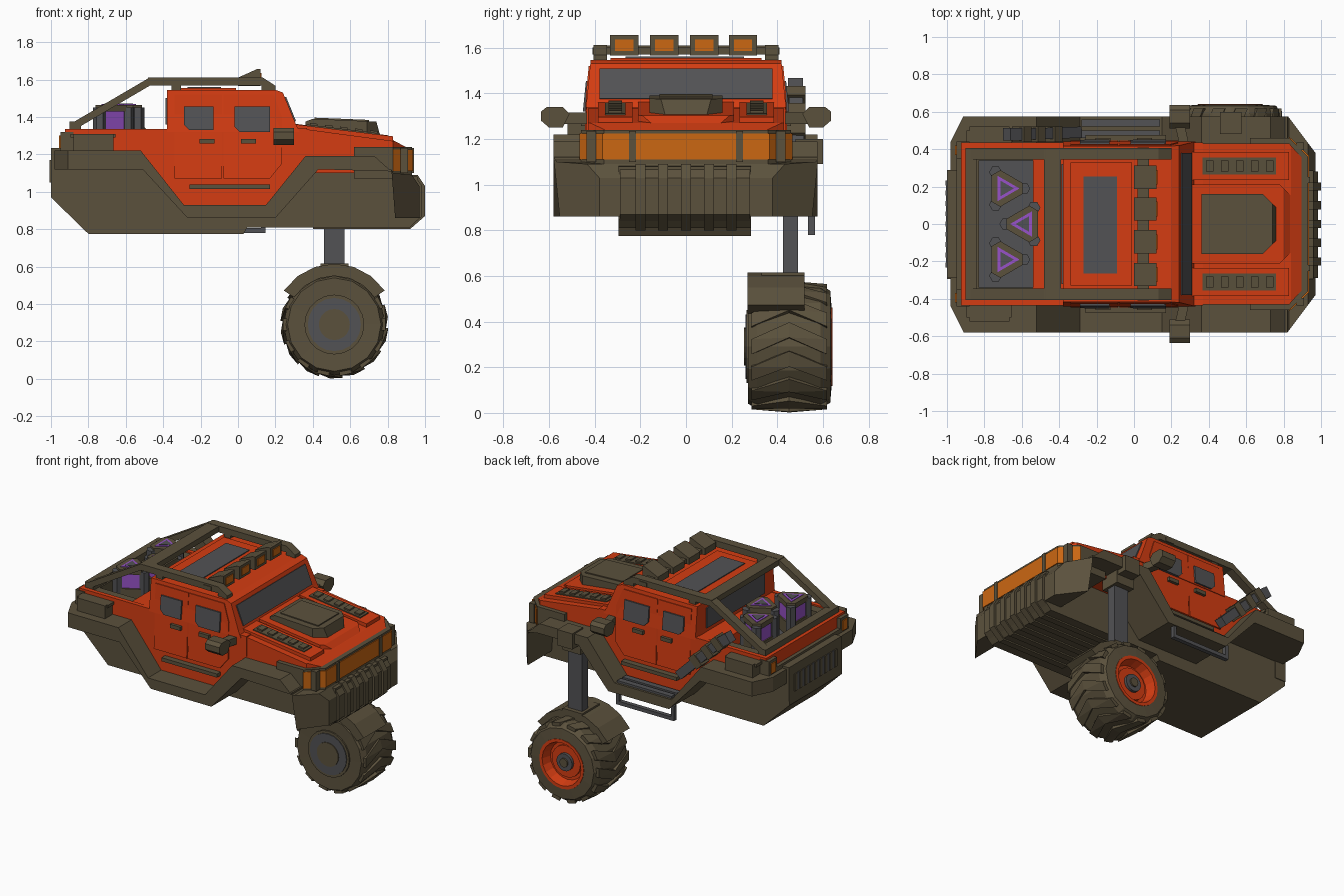
import bpy, bmesh, math
from mathutils import Vector

def material(name, rgb):
    m = bpy.data.materials.new(name)
    m.diffuse_color = (*rgb, 1)
    return m

OLIVE = material("olive", (0.105, 0.083, 0.046))
RED = material("orange red", (0.66, 0.046, 0.006))
GRAY = material("dark gray", (0.085, 0.085, 0.09))
AMBER = material("amber", (0.60, 0.135, 0.006))
PURPLE = material("purple", (0.31, 0.085, 0.58))

def finish(name, bm, mat):
    bmesh.ops.recalc_face_normals(bm, faces=bm.faces[:])
    me = bpy.data.meshes.new(name)
    bm.to_mesh(me)
    bm.free()
    me.materials.append(mat)
    ob = bpy.data.objects.new(name, me)
    bpy.context.collection.objects.link(ob)
    return ob

def prism(name, pts, axis, lo, hi, mat, taper=None, clips=()):
    """Extrude an outline along an axis; taper=(z0, k) leans the sides inward, clips are vertical cut planes."""
    place = {'x': lambda u, v, w: (w, u, v), 'y': lambda u, v, w: (u, w, v), 'z': lambda u, v, w: (u, v, w)}[axis]
    bm = bmesh.new()
    rings = [[bm.verts.new(place(u, v, w)) for u, v in pts] for w in (lo, hi)]
    n = len(pts)
    bm.faces.new(rings[0])
    bm.faces.new(rings[1])
    for i in range(n):
        j = (i + 1) % n
        bm.faces.new((rings[0][i], rings[0][j], rings[1][j], rings[1][i]))
    if taper:
        for v in bm.verts:
            v.co.y -= math.copysign(max(v.co.z - taper[0], 0) * taper[1], v.co.y)
    for co, no in clips:
        r = bmesh.ops.bisect_plane(bm, geom=bm.verts[:] + bm.edges[:] + bm.faces[:], plane_co=co, plane_no=no, clear_outer=True)
        bmesh.ops.edgenet_fill(bm, edges=[e for e in r['geom_cut'] if isinstance(e, bmesh.types.BMEdge)])
    return finish(name, bm, mat)

def box(name, x0, x1, y0, y1, z0, z1, mat):
    return prism(name, [(x0, y0), (x1, y0), (x1, y1), (x0, y1)], 'z', z0, z1, mat)

def beam(name, p, q, w, h, mat):
    p, q = Vector(p), Vector(q)
    d = (q - p).normalized()
    side = d.cross(Vector((0, 0, 1))).normalized() * w / 2
    up = side.cross(d).normalized() * h / 2
    bm = bmesh.new()
    vs = [bm.verts.new(c + side * a + up * b) for c in (p, q) for a in (-1, 1) for b in (-1, 1)]
    bmesh.ops.convex_hull(bm, input=vs)
    return finish(name, bm, mat)

def circle(cx, cz, r, n=14, start=0.0):
    return [(cx + r * math.cos(start + math.tau * i / n), cz + r * math.sin(start + math.tau * i / n)) for i in range(n)]

# lower body: fender band with arches, corners cut off
corner = []
for s in (1, -1):
    corner += [((0.82, s * 0.58, 1), (0.20, s * 0.15, 0)), ((-0.91, s * 0.58, 1), (-0.14, s * 0.07, 0))]
band = [(-0.98, 1.22), (-0.52, 1.22), (-0.29, 0.93), (0.15, 0.93), (0.36, 1.19), (0.73, 1.19), (0.83, 1.10),
        (0.93, 1.09), (0.97, 1.03), (0.97, 0.86), (0.84, 0.86), (0.82, 1.12), (0.43, 1.12), (0.20, 0.86),
        (-0.27, 0.86), (-0.51, 1.12), (-0.98, 1.12)]
prism("fender_band", band, 'y', -0.58, 0.575, OLIVE, clips=corner)
# central hull
hull = [(-1, 1.2), (-1, 0.97), (-0.8, 0.775), (0.03, 0.775), (0.05, 0.81), (0.92, 0.81), (0.96, 0.85), (0.96, 1.08), (0.6, 1.1), (0.3, 1.1), (-0.5, 1.2)]
prism("hull", hull, 'y', -0.295, 0.285, OLIVE)
# front grille with ribs
prism("grille", [(0.9, 1.08), (0.95, 1.08), (0.985, 1.03), (0.985, 0.87), (0.915, 0.81), (0.9, 0.81)], 'y', -0.29, 0.28, OLIVE)
for i in range(5):
    y = -0.2 + i * 0.1
    prism("grille_rib", [(0.9, 1.09), (0.96, 1.09), (1.0, 1.03), (1.0, 0.87), (0.92, 0.80), (0.4, 0.80), (0.4, 0.85)],
          'y', y - 0.022, y + 0.022, OLIVE)

# nose with wrapped lamp strip
def nose(name, x0, g, z0, z1, mat):
    half = [(x0, 0.46 + g), (0.83, 0.46 + g), (0.93 + g, 0.36 + g)]
    prism(name, half + [(x, -y) for x, y in reversed(half)], 'z', z0, z1, mat)
nose("nose", 0.62, 0, 1.07, 1.24, OLIVE)
nose("lamp_strip", 0.828, 0.006, 1.11, 1.225, AMBER)
for s in (1, -1):
    box("lamp_divider", 0.9, 0.942, s * 0.235 - 0.015, s * 0.235 + 0.015, 1.1, 1.235, OLIVE)
    box("lamp_divider_outer", 0.87, 0.91, s * 0.415 - 0.02, s * 0.415 + 0.02, 1.1, 1.235, OLIVE)

# cab
prism("cab_lower", [(-0.54, 1.2), (-0.29, 0.91), (0.15, 0.91), (0.37, 1.2), (0.37, 1.34), (-0.54, 1.33)], 'y', -0.435, 0.435, RED)
prism("cab_upper", [(-0.38, 1.32), (-0.38, 1.545), (0.2, 1.545), (0.24, 1.53), (0.31, 1.36), (0.33, 1.32)], 'y', -0.44, 0.44, RED, taper=(1.32, 0.1))
prism("windshield", [(0.302, 1.375), (0.249, 1.505), (0.257, 1.508), (0.310, 1.378)], 'y', -0.38, 0.38, GRAY)
box("roof_frame", -0.34, -0.01, -0.33, 0.33, 1.54, 1.555, RED)
box("roof_window", -0.27, -0.09, -0.265, 0.255, 1.55, 1.561, GRAY)
box("rear_window", -0.388, -0.37, -0.32, 0.32, 1.36, 1.5, GRAY)

# door panels, windows, handles, rails
doors = [[(-0.34, 1.52), (-0.085, 1.52), (-0.085, 1.07), (-0.34, 1.07)],
         [(-0.078, 1.52), (0.19, 1.52), (0.235, 1.4), (0.235, 1.15), (0.17, 1.07), (-0.078, 1.07)]]
for s in (1, -1):
    for d in doors:
        prism("door_panel", d, 'y', s * 0.42, s * 0.446, RED, taper=(1.32, 0.1))
    for x0, x1, z0 in ((-0.29, -0.13, 1.33), (-0.02, 0.17, 1.32)):
        prism("side_window", [(x0, z0 + 0.03), (x0 + 0.03, z0), (x1, z0), (x1, 1.455), (x0, 1.455)], 'y', s * 0.42, s * 0.452, GRAY, taper=(1.32, 0.1))
    for x in (-0.165, 0.055):
        box("door_handle", x - 0.04, x + 0.04, s * 0.44, s * 0.46, 1.257, 1.283, OLIVE)
    box("door_rail", -0.26, 0.17, s * 0.43, s * 0.475, 1.015, 1.04, OLIVE)
    # mirrors
    beam("mirror_arm", (0.27, s * 0.42, 1.29), (0.24, s * 0.55, 1.29), 0.05, 0.05, OLIVE)
    head = [(0.54, 1.25), (0.6, 1.25), (0.635, 1.28), (0.635, 1.32), (0.61, 1.34), (0.54, 1.34), (0.51, 1.31)]
    prism("mirror_head", [(s * y, z) for y, z in head], 'x', 0.19, 0.30, OLIVE)
    # rear side boxes
    box("side_box", -0.88, -0.665, s * 0.42, s * 0.52, 1.20, 1.31, OLIVE)
    box("side_box_lid", -0.895, -0.655, s * 0.42, s * 0.50, 1.29, 1.31, OLIVE)
    # bed walls and inner rim
    box("bed_wall", -0.9, -0.38, s * 0.405, s * 0.435, 1.15, 1.335, RED)
    box("bed_rim", -0.9, -0.38, s * 0.34, s * 0.406, 1.2, 1.325, OLIVE)
    # roll cage side bars
    path = [(-0.88, 1.35), (-0.47, 1.59), (0.13, 1.59), (0.2, 1.545)]
    outline = [(x, z + 0.022) for x, z in path] + [(x, z - 0.022) for x, z in reversed(path)]
    prism("cage_side", outline, 'y', s * 0.345, s * 0.405, OLIVE)
    for x in (-0.33, 0.15):
        box("cage_foot", x - 0.025, x + 0.025, s * 0.35, s * 0.4, 1.53, 1.58, OLIVE)
    # tail lamps
    box("tail_lamp_frame", -0.95, -0.88, s * 0.35, s * 0.44, 1.2, 1.32, OLIVE)
    box("tail_lamp", -0.957, -0.94, s * 0.37, s * 0.42, 1.23, 1.3, AMBER)

# bed, tailgate and rear vent
box("bed_floor", -0.9, -0.38, -0.4, 0.4, 1.15, 1.24, GRAY)
box("bed_rear_rim", -0.89, -0.83, -0.4, 0.4, 1.2, 1.325, OLIVE)
box("bed_front_rim", -0.47, -0.38, -0.4, 0.4, 1.2, 1.325, OLIVE)
box("tailgate", -0.925, -0.885, -0.435, 0.435, 1.18, 1.335, RED)
box("rear_step", -1.0, -0.92, -0.29, 0.29, 1.0, 1.235, OLIVE)
box("rear_ledge", -0.95, -0.91, -0.43, 0.43, 1.2, 1.25, OLIVE)
box("rear_vent", -1.004, -0.98, -0.23, 0.23, 1.05, 1.17, GRAY)
for i in range(9):
    y = -0.22 + i * 0.055
    box("rear_vent_bar", -1.008, -0.98, y - 0.013, y + 0.013, 1.05, 1.17, OLIVE)

# roll cage cross bars and roof lamps
box("cage_cross", -0.48, -0.39, -0.4, 0.4, 1.572, 1.61, OLIVE)
box("cage_rear_cross", -0.9, -0.84, -0.405, 0.405, 1.325, 1.375, OLIVE)
box("roof_lamp_bar", 0.02, 0.08, -0.41, 0.41, 1.57, 1.60, OLIVE)
for y in (-0.27, -0.095, 0.08, 0.25):
    prism("roof_lamp", [(0.0, 1.565), (0.12, 1.565), (0.12, 1.655), (0.1, 1.655), (0.0, 1.61)], 'y', y - 0.062, y + 0.062, OLIVE)
    box("roof_lamp_glass", 0.11, 0.126, y - 0.04, y + 0.04, 1.585, 1.635, AMBER)

# hood with raised centre, scoop and vents
hood_z = lambda x, up=0.0: 1.355 - 0.1226 * (x - 0.31) + up
hclip = [((0.83, s * 0.43, 1.2), (0.09, s * 0.08, 0)) for s in (1, -1)]
prism("hood", [(0.28, 1.1), (0.28, 1.345), (0.84, 1.27), (0.905, 1.235), (0.905, 1.1)], 'y', -0.43, 0.43, RED, clips=hclip)
def hood_plate(name, x0, x1, y0, y1, u0, u1, mat):
    prism(name, [(x0, hood_z(x0, u0)), (x1, hood_z(x1, u0)), (x1, hood_z(x1, u1)), (x0, hood_z(x0, u1))], 'y', y0, y1, mat)
prism("hood_bulge", [(0.29, 1.3), (0.29, 1.365), (0.8, 1.302), (0.86, 1.25)], 'y', -0.21, 0.21, RED,
      clips=[((0.78, s * 0.21, 1.2), (0.09, s * 0.09, 0)) for s in (1, -1)])
prism("hood_scoop", [(0.36, 1.33), (0.36, 1.375), (0.4, 1.39), (0.74, 1.375), (0.76, 1.3)], 'y', -0.16, 0.16, OLIVE,
      clips=[((0.69, s * 0.16, 1.2), (0.09, s * 0.09, 0)) for s in (1, -1)])
prism("scoop_lid", [(0.41, 1.38), (0.41, 1.396), (0.7, 1.384), (0.7, 1.37)], 'y', -0.115, 0.115, OLIVE)
for s in (1, -1):
    hood_plate("hood_fender_top", 0.31, 0.83, s * 0.235, s * 0.385, -0.05, 0.005, RED)
    hood_plate("hood_vent", 0.365, 0.76, s * 0.265, s * 0.355, -0.02, 0.012, OLIVE)
    for i in range(5):
        x = 0.405 + i * 0.08
        hood_plate("hood_vent_slot", x - 0.02, x + 0.02, s * 0.28, s * 0.34, 0, 0.022, OLIVE)

# three cargo crates in the bed
for cx, cy, a in ((-0.69, 0.19, 0), (-0.69, -0.19, 0), (-0.585, 0.0, math.pi)):
    def tri(r, cut=0.22):
        c = circle(cx, cy, r, 3, a)
        out = []
        for i in range(3):
            p = Vector(c[i])
            out += [tuple(p.lerp(Vector(c[j % 3]), cut)) for j in (i - 1, i + 1)]
        return out
    prism("crate_core", tri(0.125), 'z', 1.23, 1.45, PURPLE)
    prism("crate_base", tri(0.145), 'z', 1.23, 1.33, OLIVE)
    prism("crate_cap", tri(0.145), 'z', 1.43, 1.465, OLIVE)
    prism("crate_mark", circle(cx, cy, 0.078, 3, a), 'z', 1.46, 1.469, PURPLE)
    prism("crate_mark_centre", circle(cx, cy, 0.048, 3, a), 'z', 1.46, 1.472, GRAY)
    for px, py in circle(cx, cy, 0.1, 3, a):
        prism("crate_post", circle(px, py, 0.035, 6), 'z', 1.23, 1.45, GRAY)

# exhaust and hanging step on the far side
beam("exhaust_pipe", (-0.30, 0.49, 1.08), (-0.6, 0.48, 1.38), 0.06, 0.06, GRAY)
for t in (0.45, 0.75, 1.0):
    x, z = -0.30 - 0.3 * t, 1.08 + 0.3 * t
    beam("exhaust_collar", (x + 0.02, 0.48, z - 0.02), (x - 0.02, 0.48, z + 0.02), 0.085, 0.09, OLIVE)
beam("exhaust_tip", (-0.6, 0.48, 1.38), (-0.68, 0.48, 1.44), 0.065, 0.07, GRAY)
box("step_bar", -0.3, 0.145, 0.535, 0.565, 0.78, 0.805, GRAY)
for x in (-0.29, 0.135):
    box("step_post", x - 0.012, x + 0.012, 0.535, 0.565, 0.78, 0.88, GRAY)
for y in (0.48, 0.54):
    box("sill_plate", -0.28, 0.14, y - 0.02, y + 0.02, 0.92, 0.945, GRAY)

# suspension strut and its cap
CX, CZ = 0.515, 0.29
box("strut", 0.46, 0.57, 0.425, 0.49, 0.58, 1.15, GRAY)
box("strut_collar", 0.445, 0.585, 0.39, 0.53, 1.03, 1.13, OLIVE)
box("strut_cap", 0.46, 0.575, 0.48, 0.6, 1.09, 1.2, OLIVE)

# wheel cover
arc = [math.radians(34 + i * 112 / 6) for i in range(7)]
cover = [(CX + 0.325 * math.cos(t), CZ + 0.325 * math.sin(t)) for t in arc]
cover += [(CX + 0.26 * math.cos(t), CZ + 0.26 * math.sin(t)) for t in reversed(arc)]
prism("wheel_cover", cover, 'y', 0.27, 0.52, OLIVE)
box("wheel_cover_mount", 0.44, 0.59, 0.33, 0.52, 0.56, 0.615, OLIVE)

# tyre: turned profile
bm = bmesh.new()
prof = [(0.12, 0.30), (0.15, 0.275), (0.25, 0.272), (0.272, 0.31), (0.272, 0.59), (0.245, 0.632), (0.17, 0.638), (0.16, 0.56), (0.12, 0.56)]
rings = [[bm.verts.new((x, y, z)) for x, z in circle(CX, CZ, r, 16)] for r, y in prof]
for k in range(len(prof)):
    A, B = rings[k], rings[(k + 1) % len(prof)]
    for i in range(16):
        bm.faces.new((A[i], A[(i + 1) % 16], B[(i + 1) % 16], B[i]))
finish("tyre", bm, OLIVE)
# chevron tread
bm = bmesh.new()
for i in range(14):
    a = math.tau * i / 14
    for s in (1, -1):
        vs = []
        for y, off, top in ((0.452, 0.26, 0.289), (0.452 + s * 0.165, 0.0, 0.276)):
            for t in (a + off - 0.12, a + off + 0.12):
                for r in (0.24, top):
                    vs.append(bm.verts.new((CX + r * math.cos(t), y, CZ + r * math.sin(t))))
        bmesh.ops.convex_hull(bm, input=vs)
finish("tyre_tread", bm, OLIVE)
# wheel discs on both sides
for name, r, y0, y1, m in (("rim", 0.155, 0.3, 0.575, RED), ("hub_ring", 0.11, 0.57, 0.59, RED), ("hub", 0.06, 0.57, 0.61, GRAY),
                           ("hub_centre", 0.03, 0.6, 0.62, OLIVE), ("inner_disc", 0.16, 0.265, 0.3, OLIVE),
                           ("inner_ring", 0.142, 0.26, 0.28, GRAY), ("inner_hub", 0.083, 0.254, 0.28, OLIVE)):
    prism(name, circle(CX, CZ, r, 20), 'y', y0, y1, m)
rim_ring = bmesh.new()
loops = [[rim_ring.verts.new((x, y, z)) for x, z in circle(CX, CZ, r, 20)] for r, y in ((0.172, 0.57), (0.172, 0.641), (0.15, 0.641), (0.13, 0.57))]
for k in range(4):
    for i in range(20):
        j = (i + 1) % 20
        rim_ring.faces.new((loops[k][i], loops[k][j], loops[(k + 1) % 4][j], loops[(k + 1) % 4][i]))
finish("rim_ring", rim_ring, RED)
